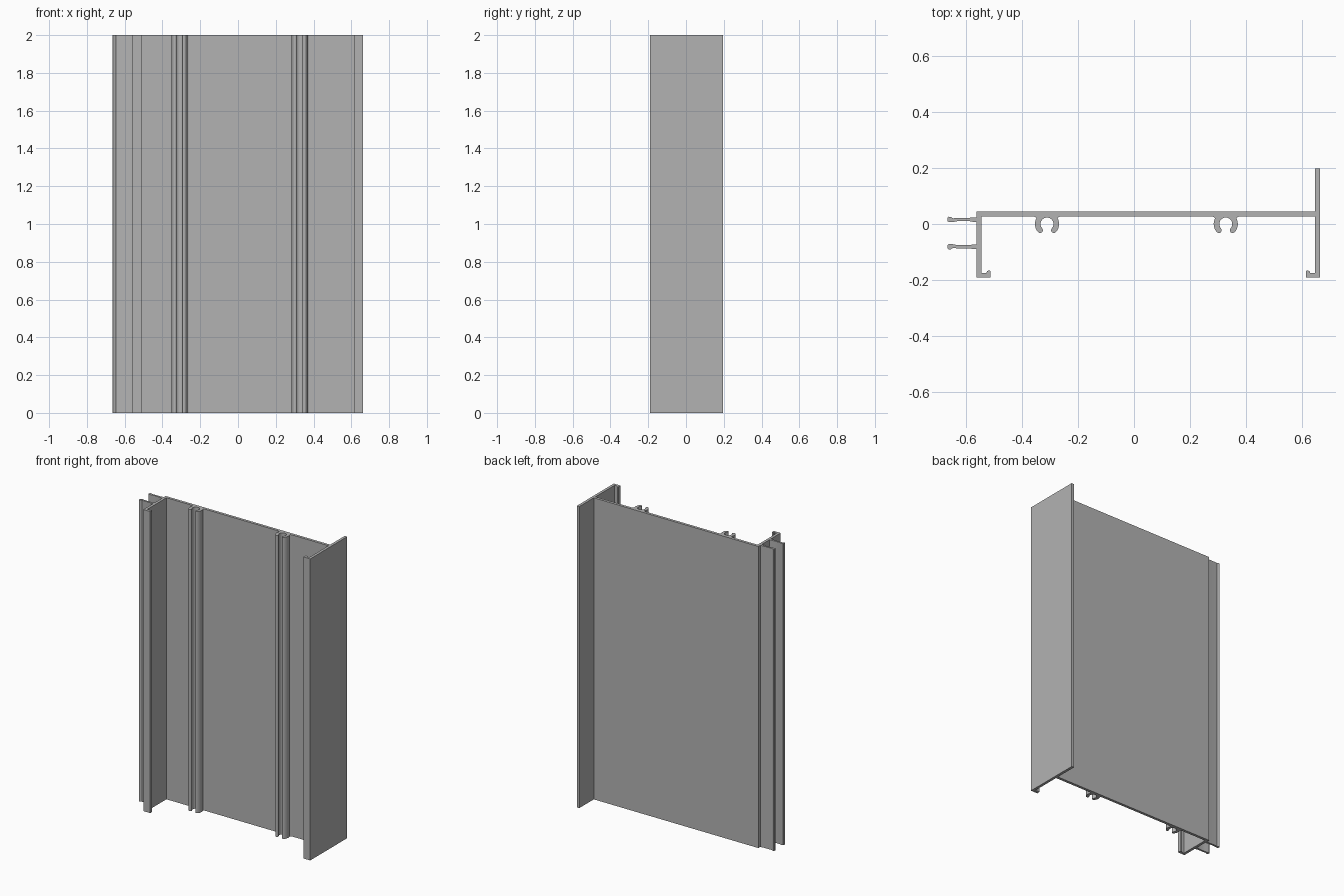
import bpy, bmesh, math

cube = bpy.data.objects.get("Cube")
if cube:
    bpy.data.objects.remove(cube, do_unlink=True)

HEIGHT = 2.0
WEB_BACK, WEB_FRONT = 0.045, 0.027
LEG_END = -0.19

metal = bpy.data.materials.new("grey_aluminium")
metal.use_nodes = True
grey = (0.45, 0.45, 0.45, 1)
metal.diffuse_color = grey
metal.node_tree.nodes["Principled BSDF"].inputs["Base Color"].default_value = grey


def extrude_profile(name, points, smooth=False):
    """Extrude a closed plan outline up the full height."""
    bm = bmesh.new()
    base = bm.faces.new([bm.verts.new((x, y, 0)) for x, y in points])
    top = bmesh.ops.extrude_face_region(bm, geom=[base], use_keep_orig=True)
    moved = [v for v in top["geom"] if isinstance(v, bmesh.types.BMVert)]
    bmesh.ops.translate(bm, verts=moved, vec=(0, 0, HEIGHT))
    bmesh.ops.recalc_face_normals(bm, faces=bm.faces)
    mesh = bpy.data.meshes.new(name)
    bm.to_mesh(mesh)
    bm.free()
    mesh.materials.append(metal)
    obj = bpy.data.objects.new(name, mesh)
    bpy.context.collection.objects.link(obj)
    if smooth:
        bpy.ops.object.select_all(action="DESELECT")
        obj.select_set(True)
        bpy.context.view_layer.objects.active = obj
        bpy.ops.object.shade_smooth_by_angle(angle=math.radians(35))
    return obj


def arc(cx, cy, r, start, end, steps):
    angles = [math.radians(start + (end - start) * i / steps) for i in range(steps + 1)]
    return [(cx + r * math.cos(a), cy + r * math.sin(a)) for a in angles]


def leg(name, outer, inward, thick, lip, back):
    """Side leg with a hooked lip; inward is the direction of the lip."""
    shape = [(0, back), (0, LEG_END), (lip, LEG_END), (lip, -0.169),
             (lip - 0.004, -0.165), (lip - 0.013, -0.168),
             (lip - 0.015, -0.174), (thick, -0.174), (thick, back)]
    extrude_profile(name, [(outer + inward * x, y) for x, y in shape])


# Main panel and side legs
LEFT, RIGHT, THICK = 0.663, -0.562, 0.018
web = [(RIGHT + THICK, WEB_FRONT), (LEFT - THICK, WEB_FRONT),
       (LEFT - THICK, WEB_BACK), (RIGHT + THICK, WEB_BACK)]
extrude_profile("main_panel", web)
leg("left_leg", LEFT, -1, THICK, 0.05, 0.197)
leg("right_leg", RIGHT, 1, THICK, 0.051, WEB_BACK)


# Screw channels: a pair of curled claws under the panel
def screw_channel(name, cx):
    inner, outer, open_angle = 0.023, 0.043, -42
    mid, half = (inner + outer) / 2, (outer - inner) / 2
    a = math.radians(open_angle)
    tip = arc(mid * math.cos(a), mid * math.sin(a), half,
              open_angle - 180, open_angle, 6)
    side = tip + arc(0, 0, outer, open_angle, 28, 8)[1:]
    side += [(0.041, 0.024), (0.048, WEB_FRONT)]
    mirrored = [(-x, y) for x, y in reversed(side)]
    bore = arc(0, 0, inner, 180 - open_angle, open_angle, 20)[1:-1]
    extrude_profile(name, [(cx + x, y) for x, y in side + mirrored + bore], True)


screw_channel("right_screw_channel", -0.31)
screw_channel("left_screw_channel", 0.327)


# Clip fins with a beaded tip, projecting from the right leg
def fin(name, y, side):
    bead = [(-0.562, 0.008), (-0.575, 0.008), (-0.585, 0.006), (-0.63, 0.006),
            (-0.645, 0.004), (-0.652, 0.009), (-0.661, 0.010), (-0.664, 0.006)]
    plain = [(-0.664, -0.006), (-0.66, -0.009), (-0.645, -0.009),
             (-0.63, -0.006), (-0.585, -0.006), (-0.575, -0.008), (-0.562, -0.008)]
    extrude_profile(name, [(x, y + side * d) for x, d in bead + plain], True)


fin("back_clip_fin", 0.016, 1)
fin("front_clip_fin", -0.081, -1)
